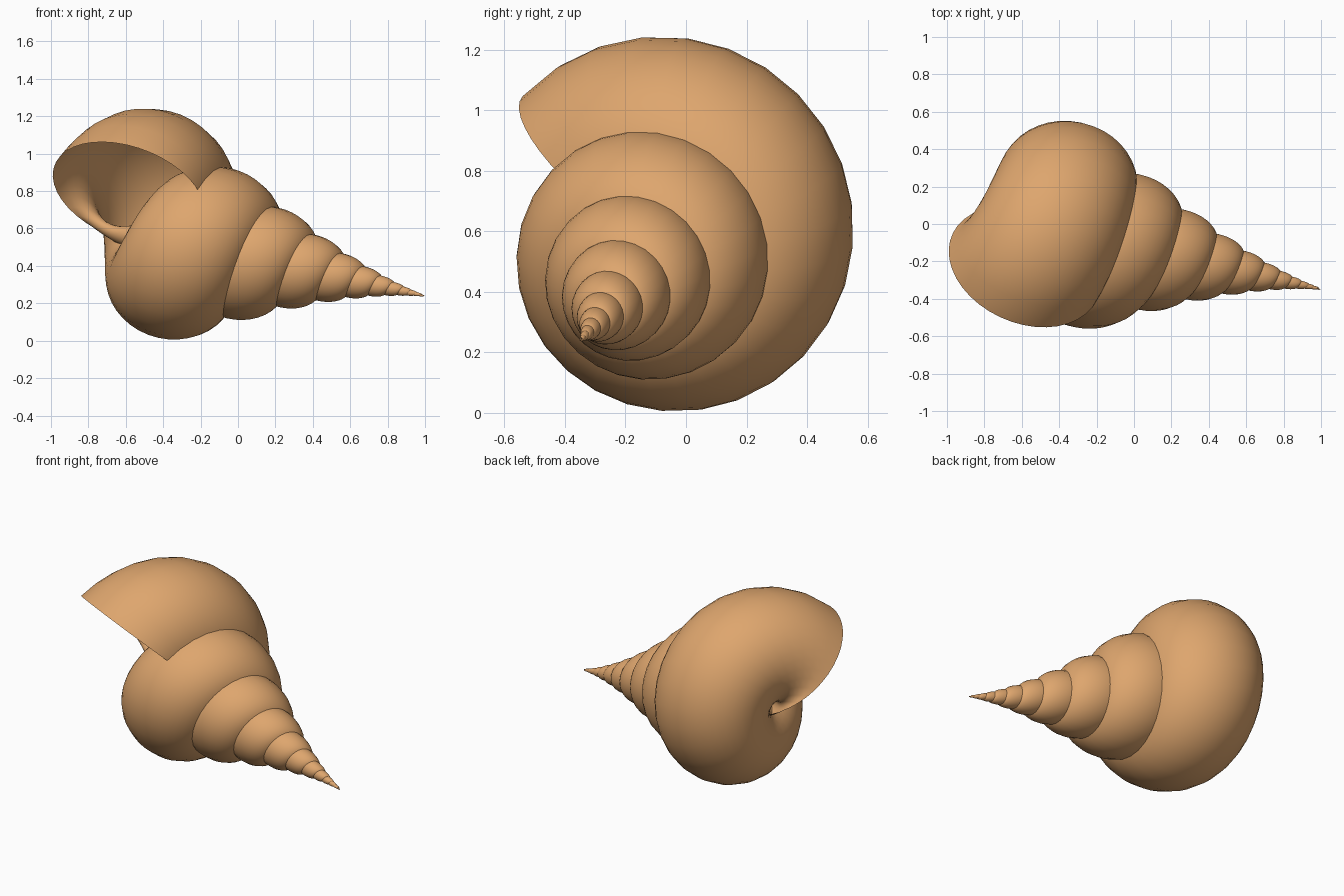
import bpy
import bmesh
import math
from mathutils import Vector, Matrix

if "Cube" in bpy.data.objects:
    bpy.data.objects.remove(bpy.data.objects["Cube"], do_unlink=True)

# Shell proportions
TURNS, STEPS, SIDES = 11, 28, 40
LIP = 0.015                              # the mouth ends a little past one full turn
POLE = Vector((1.055, -0.36, 0.227))     # point the spiral closes in on
REACH = Vector((-1.625, 0.357, 0.37))    # from the pole to the mouth, along the axis
AXIAL_GROWTH, WIDTH_GROWTH = 1.32, 1.52  # per turn
ORBIT = 0.293                            # spiral radius at the mouth
TUBE_WIDE, TUBE_LONG = 0.403, 0.425      # tube radius across and along the axis

axis = REACH.normalized()
mouth = Vector((0, -1, 1))
mouth = (mouth - axis * mouth.dot(axis)).normalized()

# Colour
mat = bpy.data.materials.new("warm_tan")
mat.use_nodes = True
tan = (0.73, 0.38, 0.155, 1)
mat.diffuse_color = tan
mat.node_tree.nodes["Principled BSDF"].inputs["Base Color"].default_value = tan


def ring(bm, turn):
    """One oval cross-section, lying in a plane through the axis."""
    width = WIDTH_GROWTH ** turn
    length = AXIAL_GROWTH ** turn
    out = Matrix.Rotation(math.tau * turn, 3, -axis) @ mouth
    centre = POLE + REACH * length + out * ORBIT * width
    verts = []
    for j in range(SIDES):
        a = math.tau * j / SIDES
        verts.append(bm.verts.new(
            centre + out * math.cos(a) * TUBE_WIDE * width
            + axis * math.sin(a) * TUBE_LONG * length))
    return verts


# Coiled tube, growing from the tip to the open mouth
bm = bmesh.new()
rings = [ring(bm, LIP + i / STEPS - TURNS) for i in range(TURNS * STEPS + 1)]
for low, high in zip(rings, rings[1:]):
    for j in range(SIDES):
        k = (j + 1) % SIDES
        bm.faces.new((low[j], low[k], high[k], high[j]))
bm.faces.new(list(reversed(rings[0])))   # closed tip
for f in bm.faces:
    f.smooth = True

mesh = bpy.data.meshes.new("spiral_shell")
bm.to_mesh(mesh)
bm.free()
mesh.materials.append(mat)
shell = bpy.data.objects.new("spiral_shell", mesh)
bpy.context.collection.objects.link(shell)
